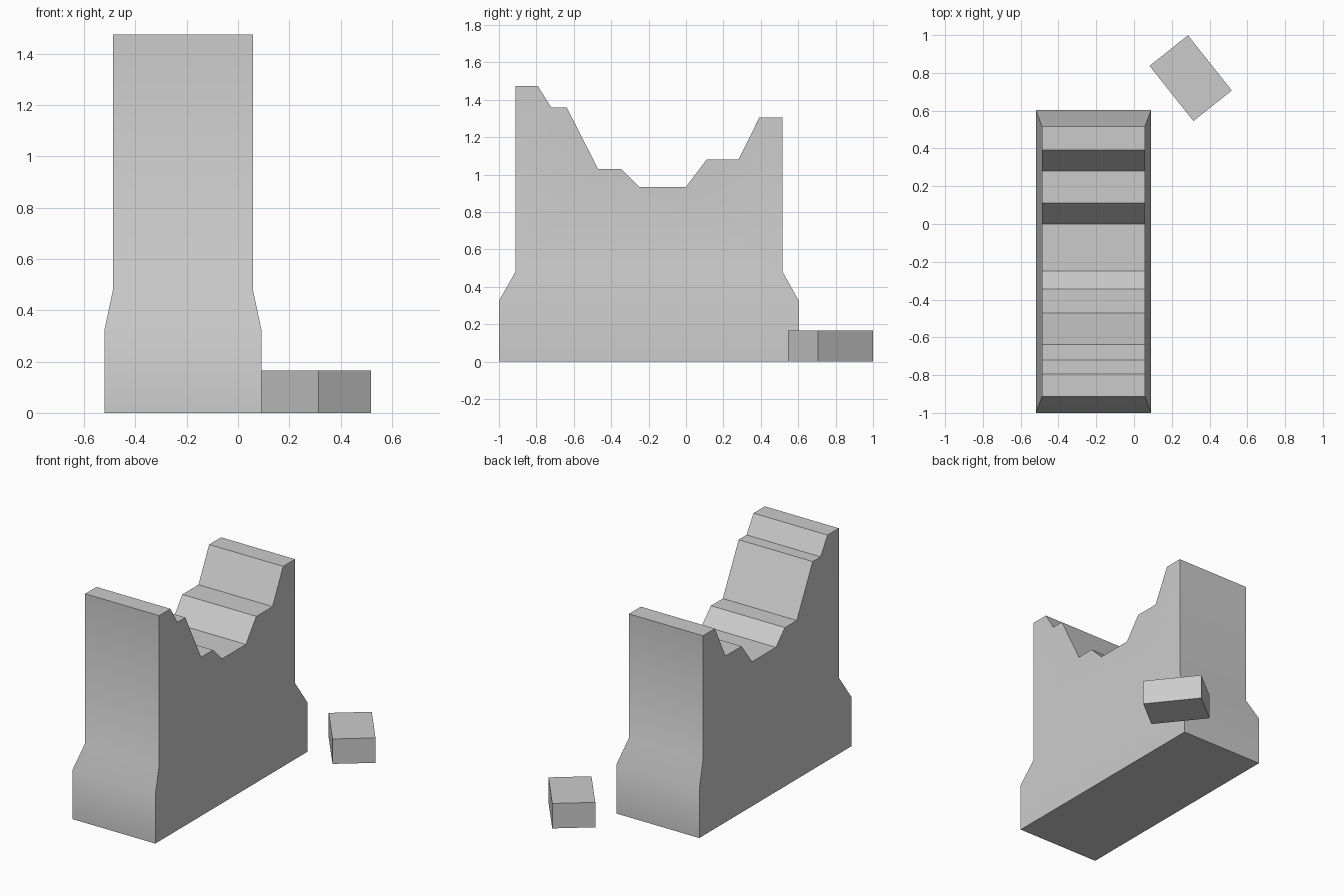
import bpy
import bmesh
from math import radians

cube = bpy.data.objects.get("Cube")
if cube:
    bpy.data.objects.remove(cube, do_unlink=True)

# Single plain grey
grey = bpy.data.materials.new("plain grey")
grey.use_nodes = True
colour = (0.6, 0.6, 0.6, 1)
grey.diffuse_color = colour
grey.node_tree.nodes["Principled BSDF"].inputs["Base Color"].default_value = colour


def add_object(name, bm):
    bmesh.ops.recalc_face_normals(bm, faces=bm.faces)
    mesh = bpy.data.meshes.new(name)
    bm.to_mesh(mesh)
    bm.free()
    mesh.materials.append(grey)
    obj = bpy.data.objects.new(name, mesh)
    bpy.context.collection.objects.link(obj)
    return obj


# Stepped wall: one side outline (y, z, outward flare), bridged across x
LEFT, RIGHT, FLARE = 0.058, -0.487, 0.033
outline = [
    (-1.0, 0, FLARE), (-1.0, 0.325, FLARE), (-0.912, 0.48, 0),
    (-0.912, 1.475, 0), (-0.793, 1.475, 0), (-0.72, 1.358, 0),
    (-0.637, 1.358, 0), (-0.47, 1.03, 0), (-0.345, 1.03, 0),
    (-0.25, 0.935, 0), (0, 0.935, 0), (0.11, 1.08, 0),
    (0.28, 1.08, 0), (0.392, 1.305, 0), (0.517, 1.305, 0),
    (0.517, 0.48, 0), (0.603, 0.325, FLARE), (0.603, 0, FLARE),
]
bm = bmesh.new()
left = [bm.verts.new((LEFT + f, y, z)) for y, z, f in outline]
right = [bm.verts.new((RIGHT - f, y, z)) for y, z, f in outline]
for i in range(len(outline)):
    bm.faces.new((left[i - 1], left[i], right[i], right[i - 1]))
# Side walls: plinth, sloping shoulder and stepped upper part
for s in (left, right):
    bm.faces.new((s[0], s[1], s[-2], s[-1]))
    bm.faces.new((s[1], s[2], s[-3], s[-2]))
    bm.faces.new(s[2:-2])
wall = add_object("stepped_wall", bm)
bpy.context.view_layer.objects.active = wall
wall.select_set(True)
bpy.ops.object.shade_smooth_by_angle(angle=radians(35))

# Loose block lying behind the wall
bm = bmesh.new()
bmesh.ops.create_cube(bm, size=1)
bmesh.ops.scale(bm, vec=(0.26, 0.373, 0.166), verts=bm.verts)
block = add_object("loose_block", bm)
block.location = (0.3, 0.772, 0.083)
block.rotation_euler.z = radians(38.5)
